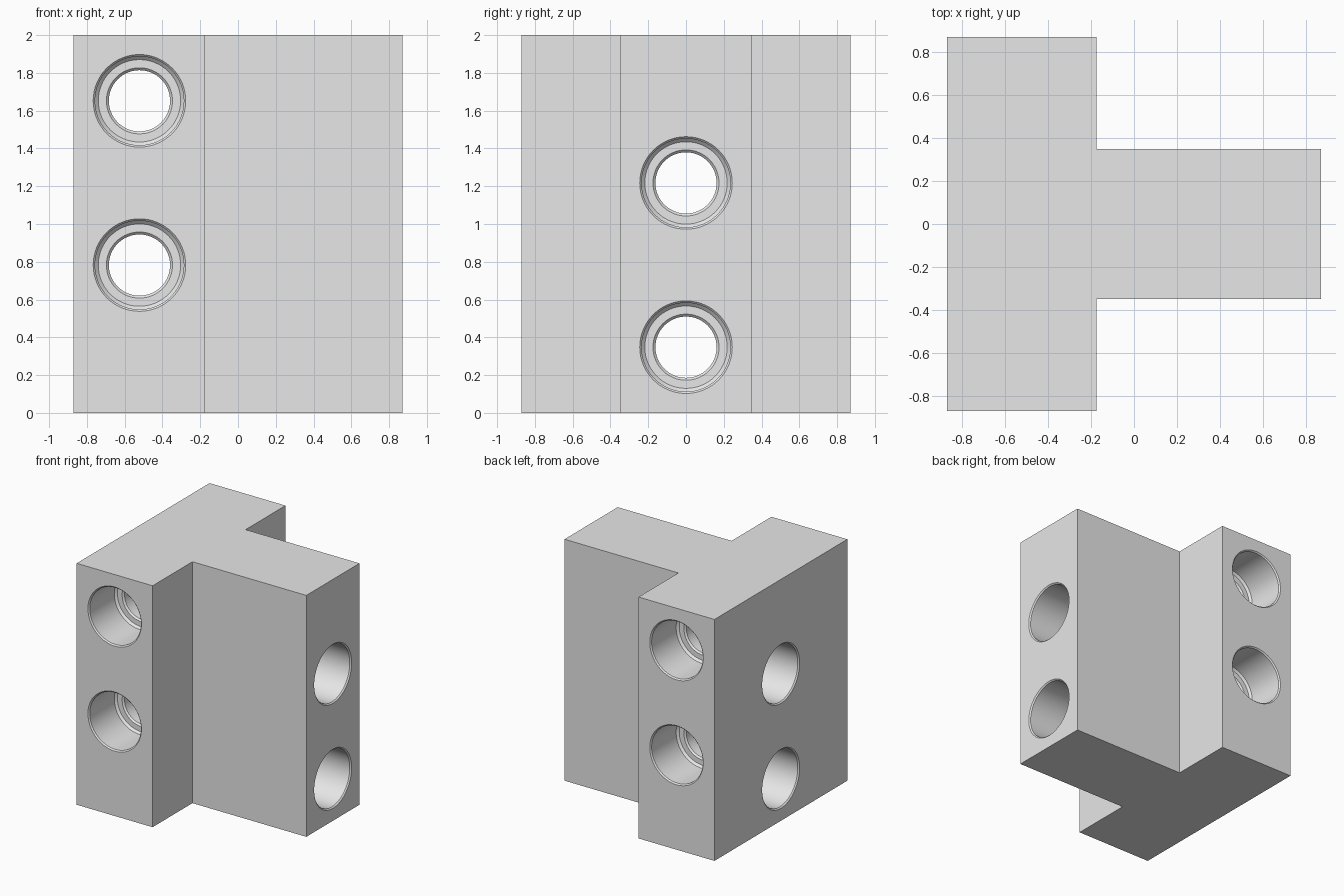
import bpy
import bmesh
from math import pi
from mathutils import Matrix

cube = bpy.data.objects.get("Cube")
if cube:
    bpy.data.objects.remove(cube, do_unlink=True)

HALF = 20 / 23      # half of the square footprint
ARM = 8 / 23        # half thickness of each arm, also the counterbore depth
HEIGHT = 2.0
SIDES = 64

# Plain grey material
grey = bpy.data.materials.new("plain grey")
grey.use_nodes = True
grey.diffuse_color = (0.8, 0.8, 0.8, 1)
grey.node_tree.nodes["Principled BSDF"].inputs["Base Color"].default_value = (0.8, 0.8, 0.8, 1)


def make_object(name, bm):
    bmesh.ops.recalc_face_normals(bm, faces=bm.faces)
    mesh = bpy.data.meshes.new(name)
    bm.to_mesh(mesh)
    bm.free()
    mesh.materials.append(grey)
    obj = bpy.data.objects.new(name, mesh)
    bpy.context.collection.objects.link(obj)
    return obj


# T-shaped block, extruded upwards
inner = ARM * 2 - HALF
outline = [(-HALF, -HALF), (inner, -HALF), (inner, -ARM), (HALF, -ARM)]
outline += [(x, -y) for x, y in reversed(outline)]
bm = bmesh.new()
base = bm.faces.new([bm.verts.new((x, y, 0)) for x, y in outline])
top = bmesh.ops.extrude_face_region(bm, geom=[base])["geom"]
bmesh.ops.translate(bm, vec=(0, 0, HEIGHT),
                    verts=[v for v in top if isinstance(v, bmesh.types.BMVert)])
block = make_object("t_block", bm)

# Stepped hole profile: chamfered mouth, counterbore, ledge, chamfered bore
floor = HALF - ARM
half_profile = [(0.265, HALF + 0.02), (0.235, HALF - 0.01), (0.235, floor + 0.017),
                (0.218, floor), (0.175, floor), (0.162, floor - 0.013)]
profile = half_profile + [(r, -d) for r, d in reversed(half_profile)]


def hole_cutter(name, axis, location):
    bm = bmesh.new()
    rings = []
    for radius, depth in profile:
        ring = bmesh.ops.create_circle(bm, segments=SIDES, radius=radius,
                                       matrix=Matrix.Translation((0, 0, depth)))
        rings.append(ring["verts"])
    for a, b in zip(rings, rings[1:]):
        for i in range(SIDES):
            j = (i + 1) % SIDES
            bm.faces.new((a[i], a[j], b[j], b[i]))
    bm.faces.new(rings[0])
    bm.faces.new(rings[-1])
    bm.transform(Matrix.Translation(location) @ Matrix.Rotation(pi / 2, 4, axis))
    cutter = make_object(name, bm)
    cutter.hide_render = True
    return cutter


# Two holes through the wide arm, two along the stem
cutters = [hole_cutter("cross_hole", 'X', (ARM - HALF, 0, z / 23)) for z in (18, 38)]
cutters += [hole_cutter("stem_hole", 'Y', (0, 0, z / 23)) for z in (8, 28)]

bpy.ops.object.select_all(action='DESELECT')
block.select_set(True)
bpy.context.view_layer.objects.active = block
for cutter in cutters:
    mod = block.modifiers.new("hole", 'BOOLEAN')
    mod.operation = 'DIFFERENCE'
    mod.solver = 'EXACT'
    mod.object = cutter
    bpy.ops.object.modifier_apply(modifier=mod.name)
    bpy.data.objects.remove(cutter, do_unlink=True)

bpy.ops.object.shade_smooth_by_angle(angle=pi / 6)
